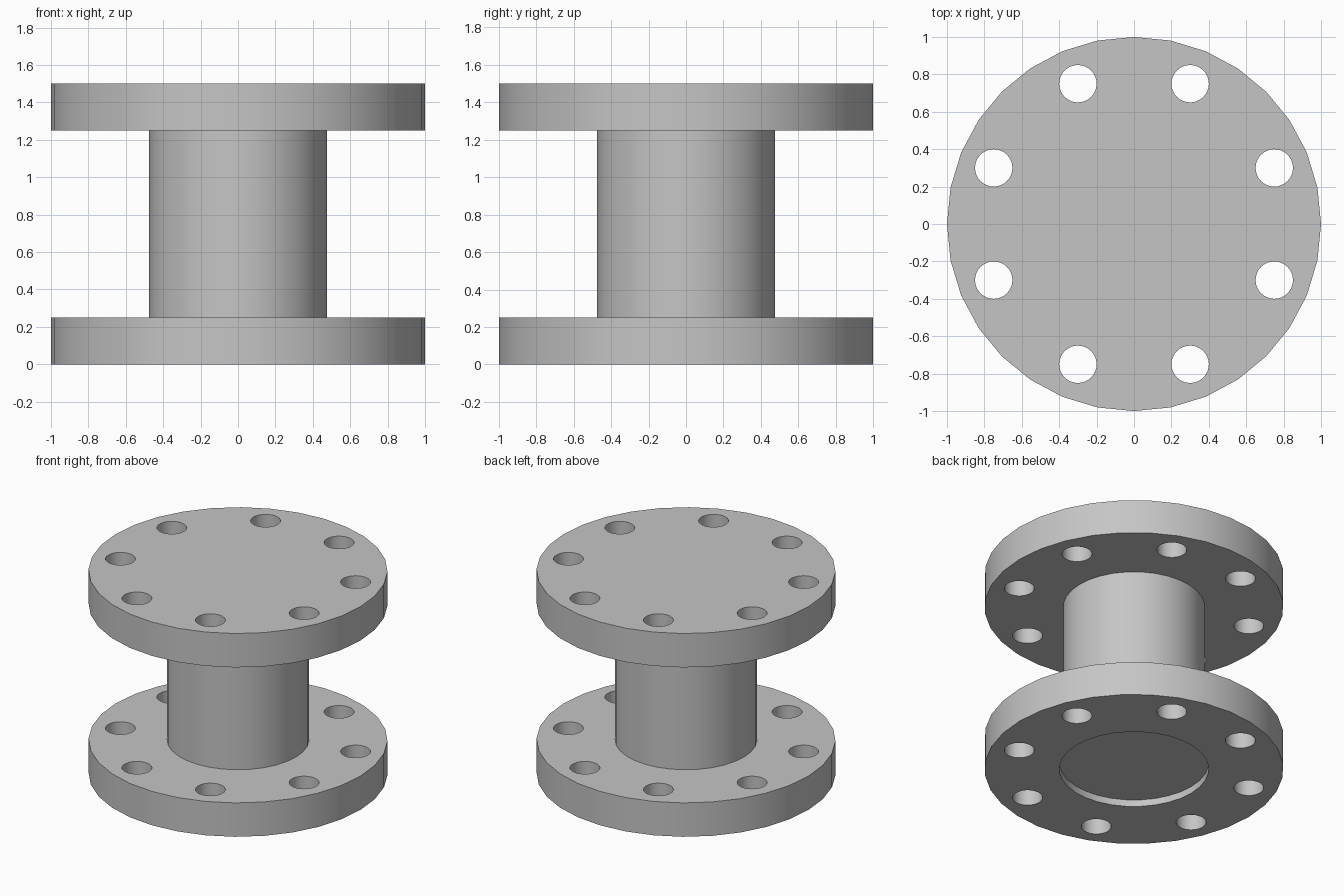
import bpy
import math

cube = bpy.data.objects.get("Cube")
if cube:
    bpy.data.objects.remove(cube, do_unlink=True)

FLANGE_R, FLANGE_H = 1.0, 0.25
HEIGHT = 1.5
PIPE_R = 0.475
RECESS_R, RECESS_DEPTH = 0.5, 0.05
BOLT_R, BOLT_CIRCLE = 0.1, math.hypot(0.3, 0.75)

# Single plain metal colour
steel = bpy.data.materials.new("grey_steel")
steel.use_nodes = True
colour = (0.56, 0.56, 0.56, 1)
steel.diffuse_color = colour
steel.node_tree.nodes["Principled BSDF"].inputs["Base Color"].default_value = colour


def cylinder(name, radius, z0, z1, sides, x=0, y=0):
    bpy.ops.mesh.primitive_cylinder_add(
        vertices=sides, radius=radius, depth=z1 - z0, location=(x, y, (z0 + z1) / 2))
    obj = bpy.context.object
    obj.name = name
    obj.data.materials.append(steel)
    return obj


def cut(target, cutter):
    """Subtract the cutter from the target and discard it."""
    mod = target.modifiers.new("cut", "BOOLEAN")
    mod.operation = "DIFFERENCE"
    mod.solver = "EXACT"
    mod.object = cutter
    bpy.context.view_layer.objects.active = target
    bpy.ops.object.modifier_apply(modifier=mod.name)
    bpy.data.objects.remove(cutter, do_unlink=True)


def smooth(obj):
    bpy.ops.object.select_all(action="DESELECT")
    obj.select_set(True)
    bpy.context.view_layer.objects.active = obj
    bpy.ops.object.shade_smooth_by_angle(angle=math.radians(30))


def flange(name, z0, recessed=False):
    """Disc with eight bolt holes in mirrored pairs."""
    disc = cylinder(name, FLANGE_R, z0, z0 + FLANGE_H, 32)
    first = math.atan2(0.3, 0.75)
    for quarter in range(4):
        for side in (-1, 1):
            a = quarter * math.pi / 2 + side * first
            cut(disc, cylinder("bolt_cutter", BOLT_R, z0 - 0.1, z0 + FLANGE_H + 0.1, 32,
                               BOLT_CIRCLE * math.cos(a), BOLT_CIRCLE * math.sin(a)))
    if recessed:
        cut(disc, cylinder("recess_cutter", RECESS_R, z0 - 0.1, z0 + RECESS_DEPTH, 32))
    smooth(disc)


# Flanges at both ends, the lower one with a shallow round recess underneath
flange("bottom_flange", 0, recessed=True)
flange("top_flange", HEIGHT - FLANGE_H)

# Pipe body between the flanges
smooth(cylinder("pipe_body", PIPE_R, FLANGE_H, HEIGHT - FLANGE_H, 32))
